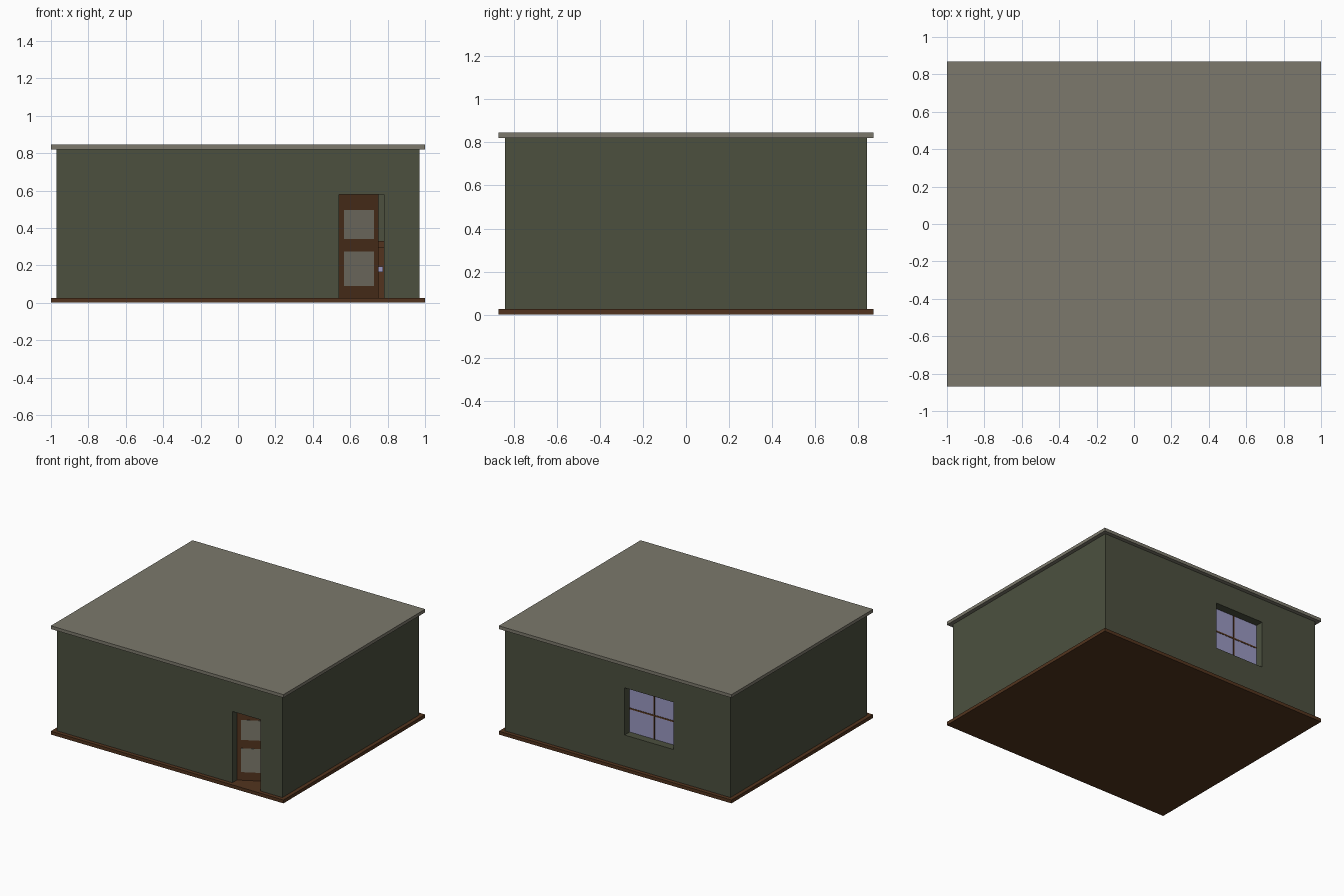
import bpy, bmesh, math
from mathutils import Matrix, Vector

if "Cube" in bpy.data.objects:
    bpy.data.objects.remove(bpy.data.objects["Cube"])


def material(name, rgb):
    # sRGB 0-255 to linear
    lin = [((c / 255 + 0.055) / 1.055) ** 2.4 for c in rgb]
    m = bpy.data.materials.new(name)
    m.diffuse_color = (*lin, 1)
    m.use_nodes = True
    m.node_tree.nodes["Principled BSDF"].inputs["Base Color"].default_value = m.diffuse_color
    return m


GREEN = material("wall green", (76, 80, 63))
GREY = material("roof grey", (124, 121, 108))
BROWN = material("dark wood", (82, 52, 30))
GLASS = material("window glass", (154, 153, 194))


def box(name, lo, hi, mat, matrix=None):
    lo, hi = Vector(lo), Vector(hi)
    bm = bmesh.new()
    bmesh.ops.create_cube(bm, size=1, matrix=Matrix.Translation((lo + hi) / 2)
                          @ Matrix.Diagonal((*(hi - lo), 1)))
    me = bpy.data.meshes.new(name)
    bm.to_mesh(me)
    bm.free()
    me.materials.append(mat)
    ob = bpy.data.objects.new(name, me)
    bpy.context.collection.objects.link(ob)
    if matrix:
        ob.matrix_world = matrix
    return ob


def cut(target, lo, hi):
    cutter = box("cutter", lo, hi, GREEN)
    cutter.hide_render = True
    mod = target.modifiers.new("cut", 'BOOLEAN')
    mod.operation, mod.solver, mod.object = 'DIFFERENCE', 'EXACT', cutter
    bpy.context.view_layer.objects.active = target
    bpy.ops.object.modifier_apply(modifier=mod.name)
    bpy.data.objects.remove(cutter)


# floor slab and flat roof
F, C = 0.026, 0.82
box("floor", (-1, -0.87, 0), (1, 0.87, F), BROWN)
box("roof", (-1, -0.87, C), (1, 0.87, 0.845), GREY)

# wall shell with door and window openings
T = 0.08
walls = box("walls", (-0.97, -0.84, F), (0.97, 0.84, C), GREEN)
cut(walls, (-0.97 + T, -0.84 + T, -0.1), (0.97 - T, 0.84 - T, 1))
cut(walls, (0.54, -0.95, -0.1), (0.78, -0.7, 0.58))
WX0, WX1, WZ0, WZ1 = -0.48, -0.06, 0.268, 0.635
cut(walls, (WX0, 0.7, WZ0), (WX1, 0.95, WZ1))

# window pane with thin glazing bars on both sides
G0, G1 = 0.765, 0.777
box("window_pane", (WX0, G0, WZ0), (WX1, G1, WZ1), GLASS)
cx, cz, w = (WX0 + WX1) / 2, (WZ0 + WZ1) / 2, 0.006
box("window_bar_vertical", (cx - w, G0 - 0.002, WZ0), (cx + w, G1 + 0.002, WZ1), BROWN)
box("window_bar_horizontal", (WX0, G0 - 0.002, cz - w), (WX1, G1 + 0.002, cz + w), BROWN)

# door, hinged on the left and standing ajar into the room
hinge = Matrix.Translation((0.541, -0.785, 0)) @ Matrix.Rotation(math.radians(29), 4, 'Z')
box("door", (0, 0, F), (0.24, 0.02, 0.578), BROWN, hinge)
for name, z0, z1 in (("lower", 0.09, 0.275), ("upper", 0.34, 0.495)):
    box(f"door_panel_{name}", (0.028, -0.002, z0), (0.212, 0.022, z1), GREY, hinge)

# cabinet seen through the door gap
box("cabinet", (0.56, 0.52, F), (0.88, 0.758, 0.295), BROWN)
box("cabinet_top", (0.55, 0.51, 0.295), (0.885, 0.758, 0.33), BROWN)
box("cabinet_handle", (0.72, 0.505, 0.165), (0.775, 0.52, 0.195), GLASS)
